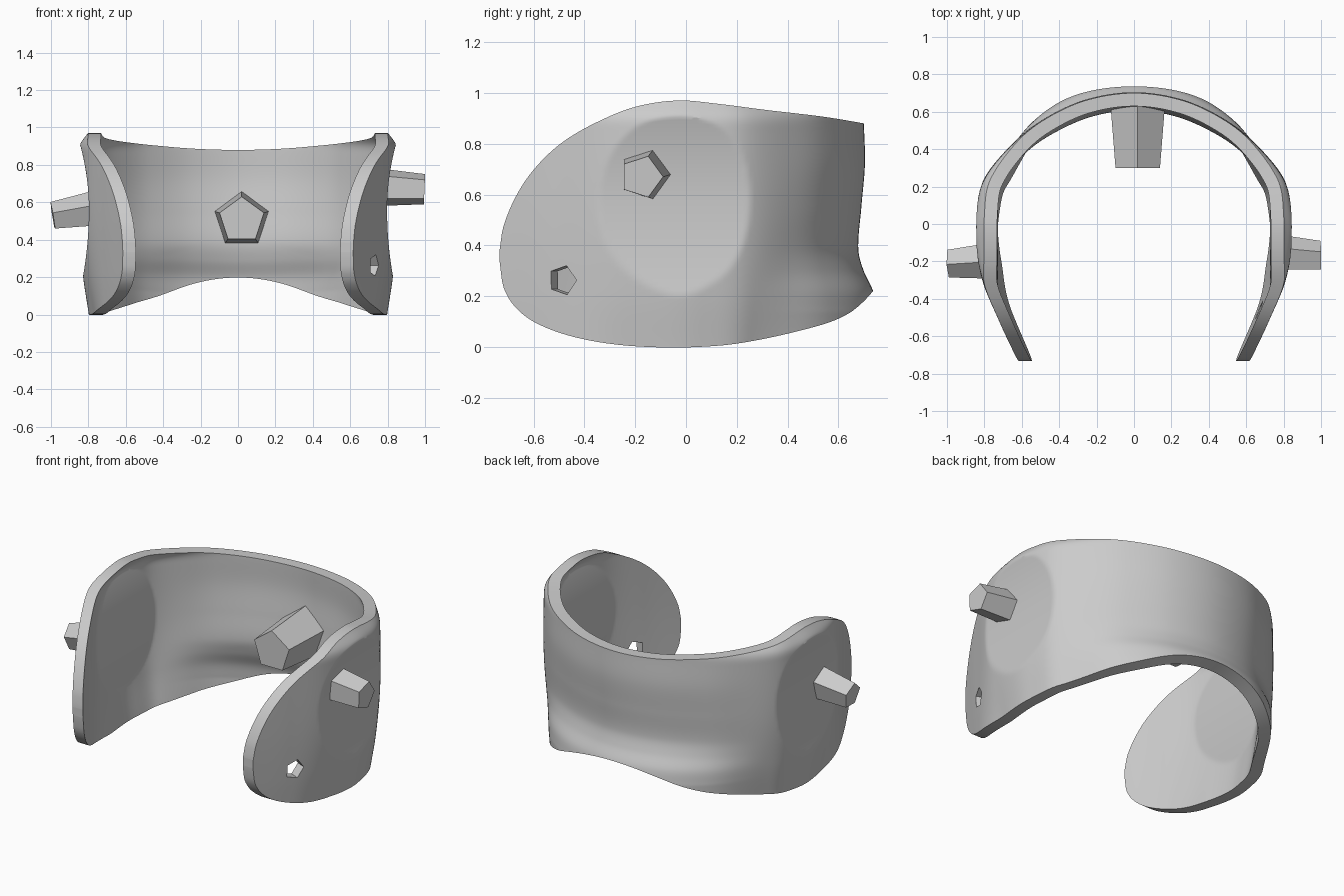
import bpy, bmesh, math
from mathutils import Vector

if "Cube" in bpy.data.objects:
    bpy.data.objects.remove(bpy.data.objects["Cube"])


def curve(pts, t):
    """Smooth interpolation through (t, value) points."""
    n = len(pts)
    if t <= pts[0][0]:
        return pts[0][1]
    if t >= pts[-1][0]:
        return pts[-1][1]
    i = next(k for k in range(n - 1) if t <= pts[k + 1][0])

    def slope(k):
        a, b = pts[max(k - 1, 0)], pts[min(k + 1, n - 1)]
        return (b[1] - a[1]) / (b[0] - a[0])
    (t0, v0), (t1, v1) = pts[i], pts[i + 1]
    h = t1 - t0
    u = (t - t0) / h
    return ((2*u**3 - 3*u*u + 1) * v0 + (u**3 - 2*u*u + u) * h * slope(i)
            + (3*u*u - 2*u**3) * v1 + (u**3 - u*u) * h * slope(i + 1))


def smooth(t):
    t = min(max(t, 0), 1)
    return t * t * (3 - 2 * t)


# Plan of the outer wall, from front tip to back centre (x, y)
PLAN = [(.62, -.733), (.72, -.52), (.81, -.30), (.85, -.08), (.843, .08),
        (.80, .24), (.675, .40), (.51, .54), (.27, .657), (0, .70), (-.27, .657)]
PX = [(i, p[0]) for i, p in enumerate(PLAN)]
PY = [(i, p[1]) for i, p in enumerate(PLAN)]
# Upper and lower rim heights over y
TOP = [(-.735, .37), (-.72, .47), (-.66, .61), (-.58, .72), (-.48, .81), (-.35, .885),
       (-.2, .945), (-.03, .97), (.15, .955), (.35, .93), (.55, .905), (.70, .88)]
LOW = [(-.735, .35), (-.72, .24), (-.66, .145), (-.56, .08), (-.4, .03), (-.2, .003),
       (.05, 0), (.3, .025), (.5, .08), (.6, .13), (.70, .22)]
# Outward bulge over z at the sides and at the back
SIDE = [(0, -.055), (.22, -.022), (.5, 0), (.85, 0), (.91, -.008), (.97, -.05)]
BACK = [(.14, .05), (.22, .036), (.3, -.001), (.385, -.022), (.55, -.01), (.72, .004), (.88, 0)]
THICK = .07


def wall(s, v):
    """Outer and inner points of the right half."""
    x, y = curve(PX, s), curve(PY, s)
    tx = curve(PX, s + .02) - curve(PX, max(s - .02, 0))
    ty = curve(PY, s + .02) - curve(PY, max(s - .02, 0))
    normal = Vector((ty, -tx, 0)).normalized()
    if y < 0:
        normal = Vector((1, 0, 0))
    lo, hi = curve(LOW, y), curve(TOP, y)
    z = lo + (hi - lo) * v
    w = smooth((y - .28) / .4)
    front = 1 - .6 * smooth((-.2 - y) / .3)
    bulge = curve(SIDE, z) * (1 - w) * front + curve(BACK, z) * w
    outer = Vector((x, y, z)) + normal * bulge
    inner = outer - normal * THICK
    inner.z -= .022 * w * max(1 - 4 * v, 0)
    # Elliptical dish hollowed into each side
    dish = .797 + (.39 if z > .56 else .25) * (z - .56) ** 2
    outer.x = min(outer.x, dish)
    inner.x = min(inner.x, dish - THICK)
    return outer, inner


def make_object(name, bm):
    bmesh.ops.recalc_face_normals(bm, faces=bm.faces)
    mesh = bpy.data.meshes.new(name)
    bm.to_mesh(mesh)
    bm.free()
    ob = bpy.data.objects.new(name, mesh)
    bpy.context.collection.objects.link(ob)
    return ob


def peg(name, start, end, r0, r1, point_dir):
    """Tapered five-sided prism with one corner towards point_dir."""
    start, end = Vector(start), Vector(end)
    u = Vector(point_dir).normalized()
    side = (end - start).cross(u).normalized()
    bm = bmesh.new()
    rings = []
    for c, r in ((start, r0), (end, r1)):
        rings.append([bm.verts.new(c + r * (u * math.cos(a) + side * math.sin(a)))
                      for a in (k * math.tau / 5 for k in range(5))])
    a, b = rings
    bm.faces.new(a)
    bm.faces.new(b)
    for k in range(5):
        j = (k + 1) % 5
        bm.faces.new((a[k], a[j], b[j], b[k]))
    return make_object(name, bm)


# Curved open cuff: outer and inner skins joined by the rim
N, M = 110, 72
columns = []
for i in range(N + 1):
    s = 9 * (i / N) ** 1.35
    columns.append([wall(s, (1 - math.cos(math.pi * j / M)) / 2) for j in range(M + 1)])
mirrored = [[(Vector((-o.x, o.y, o.z)), Vector((-n.x, n.y, n.z))) for o, n in col]
            for col in reversed(columns[:-1])]
columns += mirrored

bm = bmesh.new()
skins = [[[bm.verts.new(p[k]) for p in col] for col in columns] for k in (0, 1)]
last = len(columns) - 1
for skin in skins:
    for i in range(last):
        for j in range(M):
            bm.faces.new((skin[i][j], skin[i + 1][j], skin[i + 1][j + 1], skin[i][j + 1]))
out, inn = skins
for i in range(last):
    for j in (0, M):
        bm.faces.new((out[i][j], out[i + 1][j], inn[i + 1][j], inn[i][j]))
for j in range(M):
    for i in (0, last):
        bm.faces.new((out[i][j], out[i][j + 1], inn[i][j + 1], inn[i][j]))
cuff = make_object("cuff", bm)

# Five-sided hole through the right front lobe
axis = Vector((.91, -.41, 0))
centre = Vector((.73, -.487, .263))
cutter = peg("hole_cutter", centre - axis * .2, centre + axis * .2, .06, .06, (.41, .91, 0))
cutter.hide_render = True
mod = cuff.modifiers.new("hole", 'BOOLEAN')
mod.operation = 'DIFFERENCE'
mod.solver = 'EXACT'
mod.object = cutter
bpy.context.view_layer.objects.active = cuff
cuff.select_set(True)
bpy.ops.object.modifier_apply(modifier="hole")
bpy.data.objects.remove(cutter)
bpy.ops.object.shade_smooth_by_angle(angle=math.radians(30))

# Pegs on both sides and inside the back
peg("right_peg", (.77, -.16, .68), (.997, -.175, .67), .104, .085, (0, 1, 0))
peg("left_peg", (-.77, -.195, .56), (-.99, -.21, .525), .1, .078, (0, -.97, .24))
peg("back_peg", (.02, .66, .505), (.02, .30, .505), .155, .125, (0, 0, 1))
